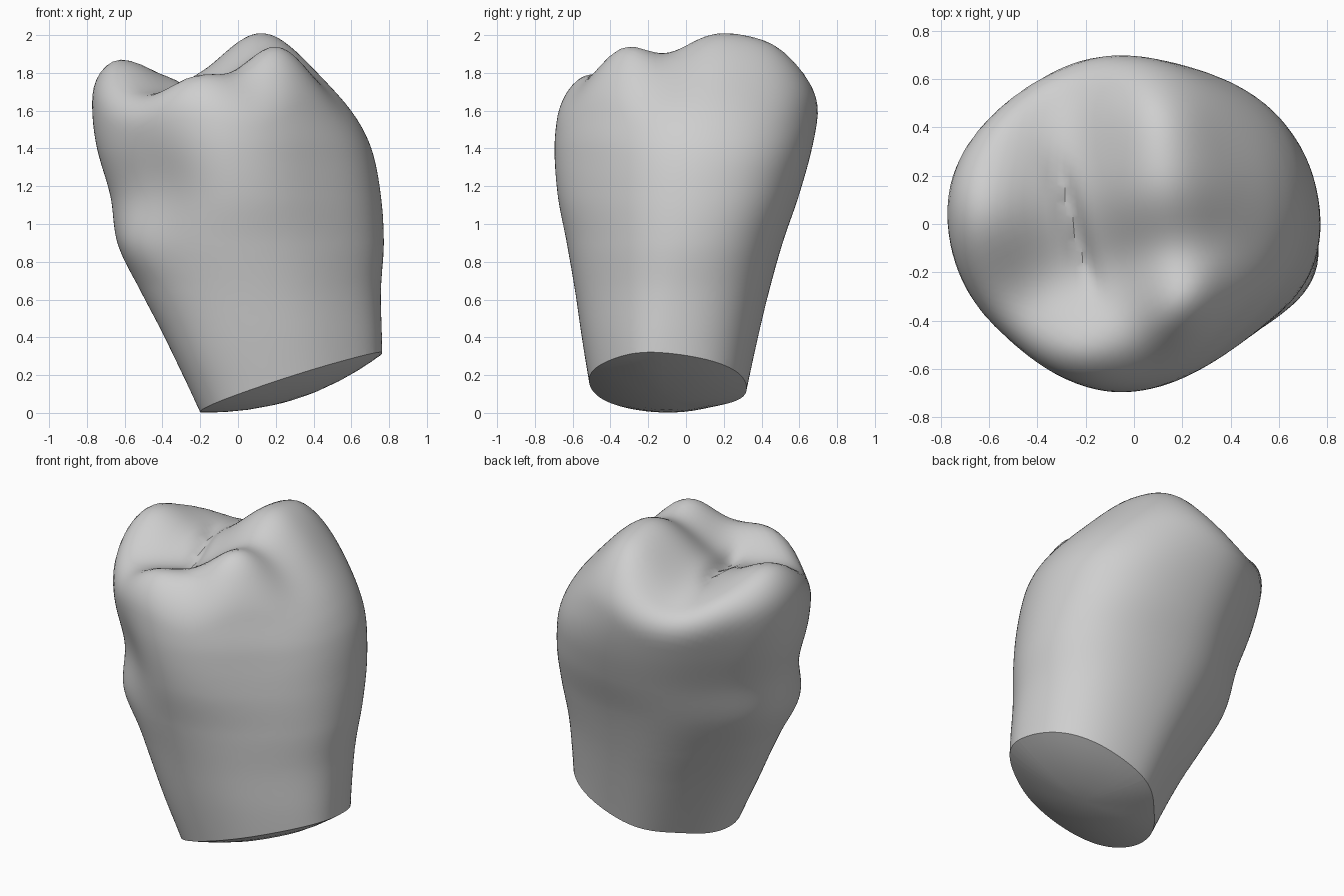
import bpy, bmesh, math
from mathutils import Vector

cube = bpy.data.objects.get("Cube")
if cube:
    bpy.data.objects.remove(cube, do_unlink=True)

# Wall profile: height, left x, right x, front y, back y
PROFILE = [
    (-0.5, 0.02, 0.78, -0.42, 0.20), (0.0, -0.20, 0.77, -0.485, 0.295),
    (0.4, -0.39, 0.76, -0.55, 0.38), (0.65, -0.52, 0.755, -0.59, 0.44),
    (0.9, -0.64, 0.77, -0.64, 0.51), (1.15, -0.68, 0.755, -0.695, 0.595),
    (1.4, -0.75, 0.705, -0.71, 0.665), (1.6, -0.775, 0.61, -0.685, 0.70),
    (1.8, -0.76, 0.51, -0.635, 0.70), (1.95, -0.70, 0.43, -0.56, 0.63),
    (2.15, -0.62, 0.25, -0.40, 0.45),
]

# Fullness of the four corners: angle, then offset at root, belly and crown
CORNERS = [
    (45, 0.035, 0.055, 0.0), (135, -0.05, -0.05, -0.03),
    (230, 0.03, -0.025, -0.04), (315, -0.03, -0.03, 0.0),
]

# Cusps and rims of the chewing surface: x, y, width x, width y, height
CUSPS = [
    (0.13, 0.13, 0.25, 0.22, 0.36), (0.10, 0.50, 0.21, 0.18, 0.23),
    (0.22, -0.34, 0.18, 0.16, 0.285), (-0.20, -0.52, 0.18, 0.16, 0.165),
    (-0.63, 0.06, 0.21, 0.24, 0.255), (-0.50, 0.42, 0.15, 0.14, 0.06),
]

# Hollows (positive) and bulges (negative) on the wall: centre, spread, depth
DENTS = [
    (Vector((-0.43, -0.54, 1.24)), 0.18, 0.045),
    (Vector((0.42, -0.55, 1.25)), 0.28, 0.035),
    (Vector((-0.56, -0.36, 0.88)), 0.13, -0.03),
]


def extents(z):
    """Wall extents at a height, with smooth interpolation."""
    z = min(max(z, PROFILE[0][0]), PROFILE[-1][0] - 1e-6)
    i = 0
    while PROFILE[i + 1][0] <= z:
        i += 1
    a, b = PROFILE[i], PROFILE[i + 1]
    p, n = PROFILE[max(i - 1, 0)], PROFILE[min(i + 2, len(PROFILE) - 1)]
    h = b[0] - a[0]
    t = (z - a[0]) / h
    out = []
    for k in range(1, 5):
        ma = (b[k] - p[k]) / (b[0] - p[0]) * h
        mb = (n[k] - a[k]) / (n[0] - a[0]) * h
        out.append(a[k] + t * (ma + t * (3 * (b[k] - a[k]) - 2 * ma - mb
                                         + t * (2 * (a[k] - b[k]) + ma + mb))))
    return out


def ease(z, start, end):
    t = min(max((z - start) / (end - start), 0), 1)
    return t * t * (3 - 2 * t)


def wall(p):
    left, right, front, back = extents(p.z)
    rise = ease(p.z, 0.2, 1.2)
    cx = (left + right) / 2 - 0.03
    cy = (front + back) / 2 - 0.06 + 0.1 * rise
    dx, dy = p.x - cx, p.y - cy
    ax = right - cx if dx > 0 else cx - left
    ay = back - cy if dy > 0 else cy - front
    f = (math.hypot(dx / ax, dy / ay) - 1) * (right - left + back - front) / 4
    turn = math.atan2(dy / ay, dx / ax)
    for angle, root, belly, crown in CORNERS:
        c = math.cos(turn - math.radians(angle))
        if c > 0:
            full = root + (belly - root) * rise
            f -= (full + (crown - belly) * ease(p.z, 1.3, 1.9)) * c ** 8
    for c, s, depth in DENTS:
        f += depth * math.exp(-(p - c).length_squared / (2 * s * s))
    return f


def chewing_height(x, y):
    h = 1.61
    for cx, cy, sx, sy, a in CUSPS:
        h += a * math.exp(-((x - cx) / sx) ** 2 / 2 - ((y - cy) / sy) ** 2 / 2)
    # Fissure between the cusps
    line = -0.25 - 0.27 * y
    return h - 0.04 * math.exp(-((x - line) / 0.045) ** 2 - (y / 0.26) ** 4)


def solid(p):
    """Negative inside the tooth; wall and chewing surface blend softly."""
    a, b, k = wall(p), (p.z - chewing_height(p.x, p.y)) * 0.8, 0.12
    blend = max(k - abs(a - b), 0) / k
    return max(max(a, b) + blend * blend * k / 4, -0.45 - p.z)


# Crown and root stump: push a sphere out onto the surface
bm = bmesh.new()
bmesh.ops.create_icosphere(bm, subdivisions=6, radius=1)
centre = Vector((0.0, 0.0, 0.9))
for v in bm.verts:
    d = v.co.normalized()
    lo, hi = 0.3, 1.7
    for _ in range(13):
        mid = (lo + hi) / 2
        if solid(centre + d * mid) < 0:
            lo = mid
        else:
            hi = mid
    v.co = centre + d * lo

# Slanted cut across the root
normal = Vector((-0.33, 0.09, 1)).normalized()
bmesh.ops.bisect_plane(bm, geom=bm.verts[:] + bm.edges[:] + bm.faces[:], dist=1e-5,
                       plane_co=(-0.2, -0.17, 0.005), plane_no=normal, clear_inner=True)

# Domed cap over the cut
edges = [e for e in bm.edges if e.is_boundary]
rim = {v for e in edges for v in e.verts}
middle = sum((v.co for v in rim), Vector()) / len(rim)
previous = 1.0
for s in (0.9, 0.75, 0.55, 0.3, 0.1):
    new = bmesh.ops.extrude_edge_only(bm, edges=edges)["geom"]
    edges = [g for g in new if isinstance(g, bmesh.types.BMEdge) and g.is_boundary]
    for v in {v for e in edges for v in e.verts}:
        flat = v.co - middle
        flat -= normal * flat.dot(normal)
        v.co = middle + flat * (s / previous) - normal * 0.085 * (1 - s * s)
    previous = s
bmesh.ops.holes_fill(bm, edges=edges, sides=0)
bmesh.ops.recalc_face_normals(bm, faces=bm.faces[:])

mesh = bpy.data.meshes.new("tooth")
bm.to_mesh(mesh)
bm.free()
tooth = bpy.data.objects.new("tooth", mesh)
bpy.context.collection.objects.link(tooth)

# Plain grey
grey = bpy.data.materials.new("plain grey")
grey.use_nodes = True
colour = (0.62, 0.62, 0.62, 1)
grey.diffuse_color = colour
grey.node_tree.nodes["Principled BSDF"].inputs["Base Color"].default_value = colour
mesh.materials.append(grey)

bpy.ops.object.select_all(action="DESELECT")
tooth.select_set(True)
bpy.context.view_layer.objects.active = tooth
bpy.ops.object.shade_smooth_by_angle(angle=math.radians(40))
